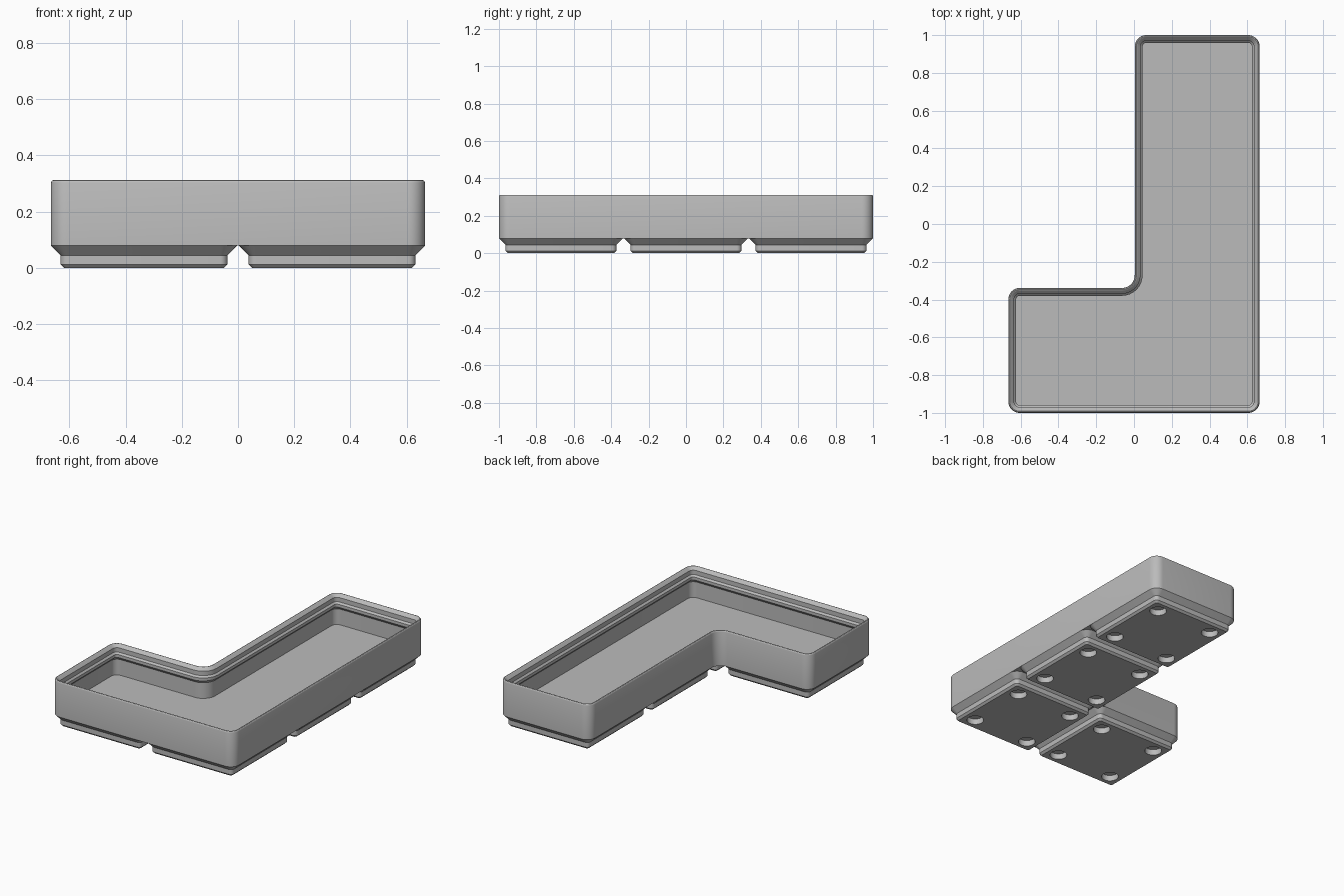
import bpy, bmesh, math
from mathutils import Vector, Matrix

UNIT = 2 / 125.5      # design is laid out in millimetres, then scaled
PITCH = 42
RADIUS = 3.75
ARC = 8

cube = bpy.data.objects.get("Cube")
if cube:
    bpy.data.objects.remove(cube, do_unlink=True)

# Single material
grey = bpy.data.materials.new("plain_grey")
grey.use_nodes = True
colour = (0.5, 0.5, 0.5, 1)
grey.diffuse_color = colour
grey.node_tree.nodes["Principled BSDF"].inputs["Base Color"].default_value = colour


def rounded_outline(corners, d):
    """Counter-clockwise right-angled outline, inset by d, with rounded corners."""
    points = []
    pts = [Vector(c) for c in corners]
    for i, p in enumerate(pts):
        a = (p - pts[i - 1]).normalized()
        b = (pts[(i + 1) % len(pts)] - p).normalized()
        convex = a.cross(b) > 0
        r = RADIUS if convex else RADIUS + 0.5
        centre = p + r * (b - a)
        rho = r - d if convex else r + d
        for k in range(ARC + 1):
            t = math.pi / 2 * k / ARC
            points.append(centre + rho * (a * math.sin(t) - b * math.cos(t)))
    return points


def loft(name, corners, profile):
    """Join inset outlines along a (inset, height) profile and cap both ends."""
    bm = bmesh.new()
    rings = [[bm.verts.new((p.x * UNIT, p.y * UNIT, z * UNIT))
              for p in rounded_outline(corners, d)] for d, z in profile]
    for low, high in zip(rings, rings[1:]):
        for i in range(len(low)):
            j = (i + 1) % len(low)
            bm.faces.new((low[i], low[j], high[j], high[i]))
    bm.faces.new(rings[0][::-1])
    bm.faces.new(rings[-1])
    bmesh.ops.recalc_face_normals(bm, faces=bm.faces)
    return finish(name, bm)


def finish(name, bm):
    mesh = bpy.data.meshes.new(name)
    bm.to_mesh(mesh)
    bm.free()
    mesh.materials.append(grey)
    obj = bpy.data.objects.new(name, mesh)
    bpy.context.collection.objects.link(obj)
    return obj


def smooth(obj):
    bpy.ops.object.select_all(action='DESELECT')
    obj.select_set(True)
    bpy.context.view_layer.objects.active = obj
    bpy.ops.object.shade_smooth_by_angle(angle=math.radians(32))


# L-shaped tray: outer wall, rounded rim, stepped stacking lip, inner wall, floor
X, Y, STEP = 41.75, 62.75, -21.25
l_shape = [(-X, -Y), (X, -Y), (X, Y), (0.25, Y), (0.25, STEP), (-X, STEP)]
tray_profile = [
    (0, 4.95), (0, 19.0), (0.1, 19.3), (0.3, 19.53), (0.55, 19.6),
    (0.8, 19.5), (1.0, 19.3), (1.9, 18.4), (1.9, 16.6), (2.6, 15.9),
    (2.6, 14.7), (1.2, 13.3), (1.2, 6.8),
]
smooth(loft("tray_body", l_shape, tray_profile))

# Stepped square foot
H = 20.75
square = [(-H, -H), (H, -H), (H, H), (-H, H)]
foot = loft("base_foot_1", square,
            [(2.95, 0), (2.15, 0.8), (2.15, 2.8), (0, 4.95), (0.6, 5.5)])

# Four round sockets in the underside of the foot
bm = bmesh.new()
for sx in (-1, 1):
    for sy in (-1, 1):
        bmesh.ops.create_cone(
            bm, cap_ends=True, segments=32, radius1=3.25 * UNIT, radius2=3.25 * UNIT,
            depth=4.8 * UNIT,
            matrix=Matrix.Translation((sx * 13 * UNIT, sy * 13 * UNIT, 0)))
cutter = finish("socket_cutter", bm)
cutter.hide_render = True
cut = foot.modifiers.new("sockets", 'BOOLEAN')
cut.operation = 'DIFFERENCE'
cut.solver = 'EXACT'
cut.object = cutter
bpy.context.view_layer.update()
bpy.context.view_layer.objects.active = foot
bpy.ops.object.modifier_apply(modifier=cut.name)
bpy.data.objects.remove(cutter, do_unlink=True)
smooth(foot)

# One foot under each grid cell of the L
cells = [(-0.5, -1), (0.5, -1), (0.5, 0), (0.5, 1)]
for n, (cx, cy) in enumerate(cells, 1):
    part = foot
    if n > 1:
        part = foot.copy()
        part.name = f"base_foot_{n}"
        bpy.context.collection.objects.link(part)
    part.location = (cx * PITCH * UNIT, cy * PITCH * UNIT, 0)
